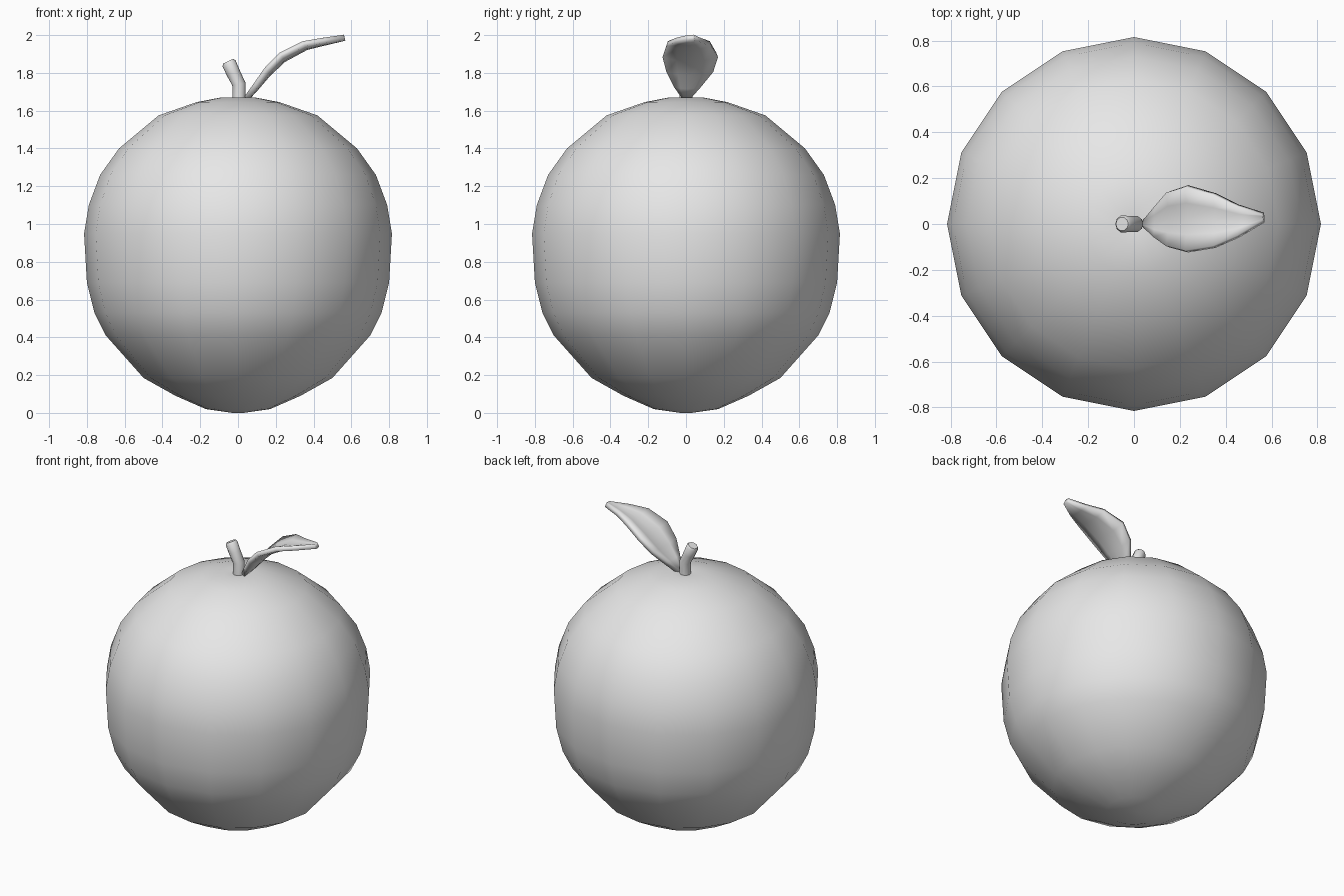
import bpy
import bmesh
from math import cos, sin, tau, radians
from mathutils import Vector, Matrix

cube = bpy.data.objects.get("Cube")
if cube:
    bpy.data.objects.remove(cube, do_unlink=True)

grey = bpy.data.materials.new("plain grey")
grey.use_nodes = True
grey.diffuse_color = (0.8, 0.8, 0.8, 1)
grey.node_tree.nodes["Principled BSDF"].inputs["Base Color"].default_value = (0.8, 0.8, 0.8, 1)


def finish(name, bm, angle):
    """Turn a bmesh into a smooth-shaded object."""
    bmesh.ops.recalc_face_normals(bm, faces=bm.faces[:])
    mesh = bpy.data.meshes.new(name)
    bm.to_mesh(mesh)
    bm.free()
    mesh.materials.append(grey)
    obj = bpy.data.objects.new(name, mesh)
    bpy.context.collection.objects.link(obj)
    bpy.ops.object.select_all(action="DESELECT")
    obj.select_set(True)
    bpy.context.view_layer.objects.active = obj
    bpy.ops.object.shade_smooth_by_angle(angle=radians(angle))
    return obj


def bridge(bm, rows, closed):
    """Join neighbouring rows of vertices with quads."""
    for a, b in zip(rows, rows[1:]):
        n = len(a)
        for i in range(n if closed else n - 1):
            j = (i + 1) % n
            bm.faces.new((a[i], a[j], b[j], b[i]))


def tube(name, rings, sides, angle):
    """Loft circles given as (x, z, radius, tilt) and cap both ends."""
    bm = bmesh.new()
    rows = []
    for x, z, r, tilt in rings:
        turn = Matrix.Rotation(radians(tilt), 3, "Y")
        rows.append([bm.verts.new(Vector((x, 0, z)) + turn @ Vector(
            (r * cos(tau * i / sides), r * sin(tau * i / sides), 0)))
            for i in range(sides)])
    bridge(bm, rows, True)
    bm.faces.new(rows[0])
    bm.faces.new(rows[-1])
    return finish(name, bm, angle)


# Round fruit body
profile = [(0.03, 0.0), (0.17, 0.02), (0.33, 0.09), (0.5, 0.185), (0.7, 0.41),
           (0.76, 0.53), (0.8, 0.69), (0.815, 0.95), (0.79, 1.1), (0.73, 1.26),
           (0.63, 1.4), (0.42, 1.575), (0.22, 1.645), (0.09, 1.67), (0.02, 1.66)]
tube("fruit_body", [(0, z, r, 0) for r, z in profile], 16, 60)

# Bent stem with a slightly rounded tip
tube("stem", [(0.005, 1.63, 0.035, 0), (0.005, 1.74, 0.036, -10),
              (-0.025, 1.8, 0.037, -25), (-0.047, 1.85, 0.038, -25),
              (-0.052, 1.862, 0.03, -25)], 10, 50)

# Cupped leaf: each station is (x, z, near edge y, far edge y, cup depth)
stations = [(0.045, 1.665, -0.012, 0.014, 0), (0.1, 1.725, -0.06, 0.075, 0.01),
            (0.16, 1.795, -0.1, 0.14, 0.02), (0.24, 1.87, -0.12, 0.165, 0.025),
            (0.36, 1.935, -0.1, 0.13, 0.02), (0.46, 1.96, -0.055, 0.08, 0.012),
            (0.565, 1.985, 0.01, 0.045, 0.003)]
bm = bmesh.new()
rows = []
for x, z, near, far, cup in stations:
    row = []
    for i in range(5):
        t = i / 4
        lift = cup * (2 * t - 1) ** 2
        row.append(bm.verts.new((x - 0.5 * lift, near + (far - near) * t, z + lift)))
    rows.append(row)
bridge(bm, rows, False)
leaf = finish("leaf", bm, 50)
solid = leaf.modifiers.new("thickness", "SOLIDIFY")
solid.thickness = 0.03
solid.offset = 0
